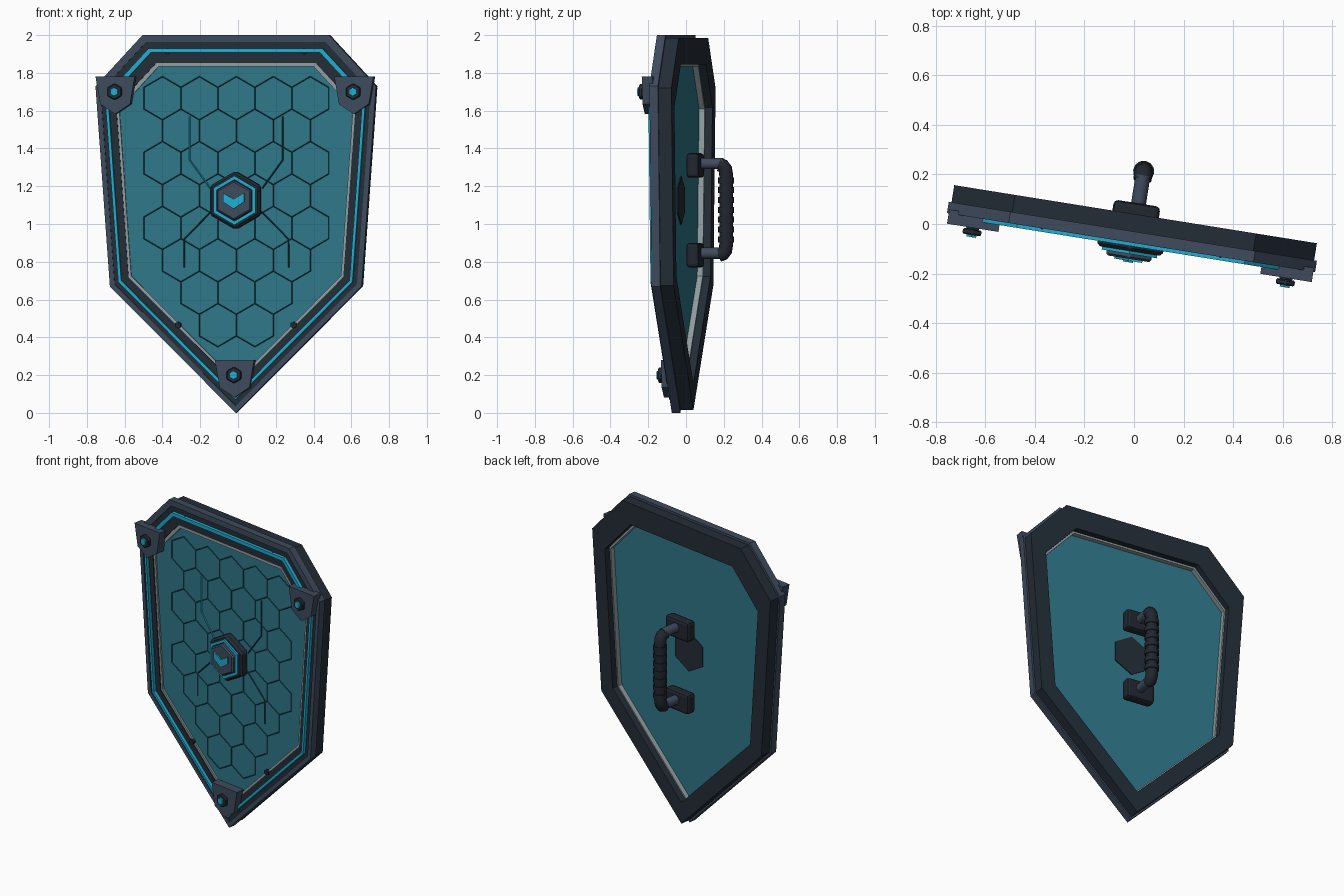
import bpy, bmesh, math
from mathutils import Vector

if "Cube" in bpy.data.objects:
    bpy.data.objects.remove(bpy.data.objects["Cube"])

YAW = math.radians(-9.1)


def material(name, rgb):
    lin = [(c / 255 / 12.92 if c < 11 else ((c / 255 + 0.055) / 1.055) ** 2.4) for c in rgb]
    m = bpy.data.materials.new(name)
    m.use_nodes = True
    m.diffuse_color = (*lin, 1)
    m.node_tree.nodes["Principled BSDF"].inputs["Base Color"].default_value = (*lin, 1)
    return m


SLATE = material("slate metal", (62, 75, 93))
DARK = material("dark metal", (35, 45, 54))
BLACK = material("black rubber", (33, 38, 46))
CYAN = material("cyan glow", (32, 172, 208))
GLASS = material("teal glass", (46, 119, 136))
LINE = material("dark teal line", (18, 62, 78))
TRIM = material("pale grey trim", (145, 158, 162))


def add(name, data, mat):
    data.materials.append(mat)
    ob = bpy.data.objects.new(name, data)
    bpy.context.scene.collection.objects.link(ob)
    ob.rotation_euler.z = YAW
    return ob


def bevel(ob, width, segments=1):
    mod = ob.modifiers.new("edge bevel", 'BEVEL')
    mod.width, mod.segments = width, segments
    mod.limit_method = 'ANGLE'
    return ob


def prism(name, pts, v0, v1, mat, hole=None):
    """Extrude an (x, z) outline between two depths, with an optional hole."""
    bm = bmesh.new()
    n = len(pts)

    def loop(p, v):
        return [bm.verts.new((x, v, z)) for x, z in p]

    def bridge(a, b):
        for i in range(n):
            j = (i + 1) % n
            bm.faces.new((a[i], a[j], b[j], b[i]))

    a, b = loop(pts, v0), loop(pts, v1)
    bridge(a, b)
    if hole:
        c, d = loop(hole, v0), loop(hole, v1)
        bridge(c, d)
        bridge(a, c)
        bridge(b, d)
    else:
        bm.faces.new(a)
        bm.faces.new(b)
    bmesh.ops.recalc_face_normals(bm, faces=bm.faces)
    me = bpy.data.meshes.new(name)
    bm.to_mesh(me)
    bm.free()
    return add(name, me, mat)


def tube(name, paths, radius, mat, cyclic=False, sides=0, smooth=False):
    cu = bpy.data.curves.new(name, 'CURVE')
    cu.dimensions = '3D'
    cu.bevel_depth, cu.bevel_resolution = radius, sides
    cu.use_fill_caps = True
    for path in paths:
        sp = cu.splines.new('POLY')
        sp.points.add(len(path) - 1)
        for p, co in zip(sp.points, path):
            p.co = (*co, 1)
        sp.use_cyclic_u = cyclic
        sp.use_smooth = smooth
    return add(name, cu, mat)


def outline(s):
    """Shield outline scaled about its middle."""
    half = [(0.5, 2), (0.752, 1.73), (0.675, 0.67)]
    pts = half + [(0, 0)] + [(-x, z) for x, z in reversed(half)]
    return [(x * s, 1 + (z - 1) * s) for x, z in pts]


def hexagon(r, x=0, z=0):
    return [(x + r * math.sin(k * math.pi / 3), z + r * math.cos(k * math.pi / 3)) for k in range(6)]


# Frame, trim and glass
prism("back_frame", outline(0.985), -0.03, 0.04, DARK, outline(0.845))
prism("front_rim", outline(1), -0.076, -0.03, SLATE, outline(0.963))
prism("front_band", outline(0.964), -0.07, -0.03, DARK, outline(0.853))
prism("glow_strip", outline(0.93), -0.09, -0.065, CYAN, outline(0.907))
prism("inner_trim", outline(0.855), -0.065, 0.0, TRIM, outline(0.833))
prism("glass_panel", outline(0.836), -0.055, -0.03, GLASS)

# Honeycomb lines on the glass
R, ROW_COUNT = 0.1144, 8
cells = []
for row in range(ROW_COUNT):
    count = 5 - row % 2
    if row >= ROW_COUNT - 2:
        count = ROW_COUNT + 1 - row + 0
    for k in range(count):
        x = (k - (count - 1) / 2) * R * math.sqrt(3)
        cells.append([(px, -0.055, pz) for px, pz in hexagon(R, x, 1.666 - row * 1.5 * R)])
tube("honeycomb_lines", cells, 0.003, LINE, cyclic=True)

# Circuit lines running from the boss
upper = [(0.25, 1.57), (0.25, 1.34), (0.14, 1.19)]
lower = [(0.28, 0.77), (0.28, 0.92), (0.13, 1.07)]


def circuit(pts, side):
    return [(side * x, -0.056, z) for x, z in pts]


tube("circuit_lines", [circuit(upper, 1), circuit(lower, 1), circuit(lower, -1)], 0.004, LINE)
tube("circuit_glow_line", [circuit(upper, -1)], 0.004, CYAN)

# Central boss
CZ = 1.125
bevel(prism("boss_base", hexagon(0.155, 0, CZ), -0.11, -0.05, DARK), 0.012)
prism("boss_glow_ring", hexagon(0.13, 0, CZ), -0.122, -0.1, CYAN, hexagon(0.11, 0, CZ))
bevel(prism("boss_cap", hexagon(0.106, 0, CZ), -0.142, -0.1, SLATE), 0.008)
chevron = [(-0.057, 1.165), (0, 1.132), (0.057, 1.165), (0.057, 1.118), (0, 1.08), (-0.057, 1.118)]
prism("boss_chevron", chevron, -0.15, -0.141, CYAN)
prism("boss_back_plate", hexagon(0.13, 0, CZ), -0.032, -0.024, DARK)

# Corner plates with bolts
for name, x, z in (("left", 0.64, 1.7), ("right", -0.64, 1.7), ("bottom", 0, 0.2)):
    plate = [(-0.105, 0.08), (0.105, 0.08), (0.08, -0.065), (0, -0.118), (-0.08, -0.065)]
    prism(name + "_corner_plate", [(x + a, z + b) for a, b in plate], -0.118, -0.06, SLATE)
    prism(name + "_bolt_neck", hexagon(0.03, x, z), -0.128, -0.11, DARK)
    bevel(prism(name + "_bolt", hexagon(0.044, x, z), -0.147, -0.124, DARK), 0.005)
    prism(name + "_bolt_glow", hexagon(0.023, x, z), -0.156, -0.14, CYAN)

# Small screws on the front band
for side, name in ((1, "left"), (-1, "right")):
    for x, z, where in ((0.31, 0.465, "lower"), (0.365, 1.915, "upper")):
        prism(f"{where}_{name}_screw", hexagon(0.018, side * x, z), -0.08, -0.06, BLACK)

# Handle pads, posts and ribbed grip
for z, name in ((1.31, "upper"), (0.835, "lower")):
    pad = [(-0.095, z - 0.065), (0.095, z - 0.065), (0.095, z + 0.065), (-0.095, z + 0.065)]
    bevel(prism(name + "_handle_pad", pad, 0.015, 0.085, BLACK), 0.018, 2)
    tube(name + "_handle_post", [[(0.005, 0.07, z + 0.01), (0.005, 0.2, z + 0.01)]], 0.03, SLATE, sides=4, smooth=True)

half = [(0.18, 0.238), (0.2, 0.232), (0.212, 0.215), (0.216, 0.185)]
GZ = 1.075
path = [(0.005, v, GZ + d) for v, d in half] + [(0.005, v, GZ - d) for v, d in reversed(half)]
tube("handle_grip", [path], 0.037, BLACK, sides=4, smooth=True)
ribs = [[(0.005, 0.216, GZ + (k - 3) * 0.052 - 0.016), (0.005, 0.216, GZ + (k - 3) * 0.052 + 0.016)] for k in range(7)]
tube("grip_ribs", ribs, 0.043, BLACK, sides=4, smooth=True)
